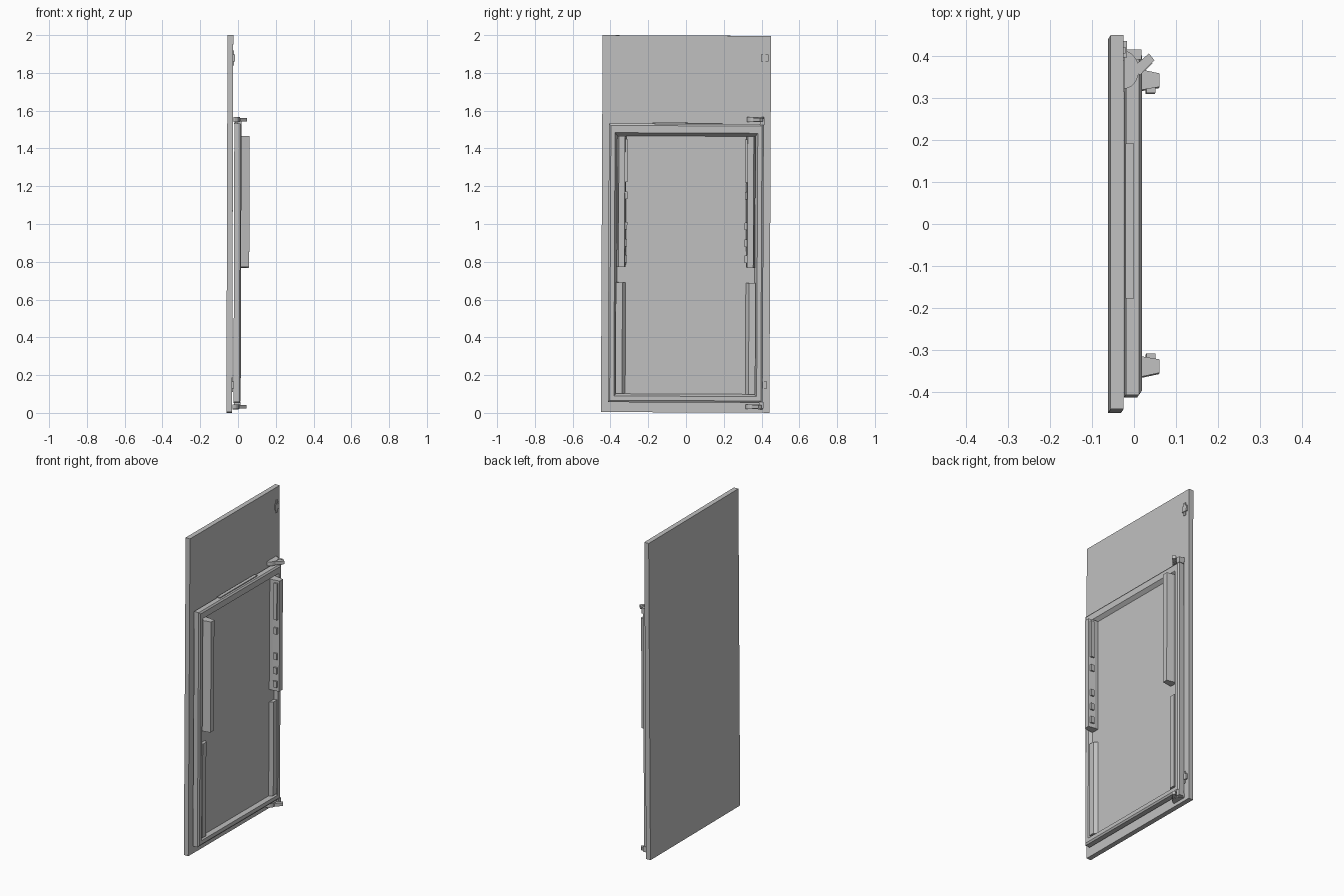
import bpy, bmesh, math
from mathutils import Matrix, Vector

cube = bpy.data.objects.get("Cube")
if cube:
    bpy.data.objects.remove(cube, do_unlink=True)

grey = bpy.data.materials.new("plain_grey")
grey.use_nodes = True
GREY = (0.53, 0.53, 0.53, 1)
grey.diffuse_color = GREY
grey.node_tree.nodes["Principled BSDF"].inputs["Base Color"].default_value = GREY

# The whole door leans very slightly about its centre
PIVOT = Vector((0, 0, 1))
LEAN = (Matrix.Translation(PIVOT) @ Matrix.Rotation(-0.0045, 4, 'X')
        @ Matrix.Rotation(0.003, 4, 'Y') @ Matrix.Translation(-PIVOT))


def finish(name, bm):
    bmesh.ops.recalc_face_normals(bm, faces=bm.faces)
    bm.transform(LEAN)
    mesh = bpy.data.meshes.new(name)
    bm.to_mesh(mesh)
    bm.free()
    mesh.materials.append(grey)
    obj = bpy.data.objects.new(name, mesh)
    bpy.context.collection.objects.link(obj)
    return obj


def box(name, x, y, z):
    return prism(name, [(x[0], y[0]), (x[1], y[0]), (x[1], y[1]), (x[0], y[1])], z)


def prism(name, outline, z):
    """Extrude an x, y outline from z[0] to z[1]."""
    bm = bmesh.new()
    face = bm.faces.new([bm.verts.new((x, y, z[0])) for x, y in outline])
    extruded = bmesh.ops.extrude_face_region(bm, geom=[face])
    top = [v for v in extruded["geom"] if isinstance(v, bmesh.types.BMVert)]
    bmesh.ops.translate(bm, verts=top, vec=(0, 0, z[1] - z[0]))
    return finish(name, bm)


# Outer sheet
box("outer_panel", (-0.0585, -0.028), (-0.446, 0.446), (0.0025, 1.9975))

# Inner door: nested rectangles give the rim, chamfer and shallow tray
rings = [  # x, half width, bottom, top
    (-0.021, 0.41, 0.055, 1.53),
    (0.010, 0.41, 0.055, 1.53),
    (0.017, 0.40, 0.065, 1.52),
    (0.017, 0.378, 0.088, 1.482),
    (-0.004, 0.365, 0.10, 1.465),
]
bm = bmesh.new()
loops = [[bm.verts.new((x, y, z)) for y, z in ((-w, b), (w, b), (w, t), (-w, t))]
         for x, w, b, t in rings]
for a, b in zip(loops, loops[1:]):
    for i in range(4):
        j = (i + 1) % 4
        bm.faces.new((a[i], a[j], b[j], b[i]))
bm.faces.new(loops[0])
bm.faces.new(loops[-1])
finish("inner_door", bm)
box("top_clip_strip", (-0.022, -0.002), (-0.18, 0.19), (1.53, 1.536))

# Shelf rails on both sides of the tray
for side, label in ((1, "left"), (-1, "right")):
    profile = [(-0.004, 0.366), (0.018, 0.366), (0.06, 0.357),
               (0.06, 0.325), (0.018, 0.318), (-0.004, 0.318)]
    prism(label + "_upper_rail", [(x, side * y) for x, y in profile], (0.77, 1.465))
    low = [(-0.004, 0.37), (0.016, 0.37), (0.016, 0.335), (-0.004, 0.318)]
    prism(label + "_lower_rail", [(x, side * y) for x, y in low], (0.10, 0.69))
    ys = sorted((side * 0.311, side * 0.327))
    box(label + "_rail_stop", (0.028, 0.05), ys, (1.22, 1.45))
    for n, z in enumerate((1.15, 0.99, 0.90, 0.815)):
        box(f"{label}_shelf_peg_{n + 1}", (0.028, 0.05), ys, (z - 0.02, z + 0.02))

# Hinges above and below the inner door
for label, z in (("top", 1.553), ("bottom", 0.033)):
    arc = [(-0.026 + 0.036 * math.cos(a), 0.365 + 0.045 * math.sin(a))
           for a in (math.pi * (i / 12 - 0.5) for i in range(13))]
    prism(label + "_hinge_plate", arc, (z - 0.012, z + 0.014))
    prism(label + "_hinge_arm",
          [(0.012, 0.352), (0.047, 0.388), (0.034, 0.404), (-0.004, 0.372)],
          (z - 0.009, z + 0.011))
    ends = (1.525, 1.56) if label == "top" else (0.025, 0.06)
    box(label + "_hinge_post", (-0.018, 0.016), (0.39, 0.414), ends)

# Small catches on the outer sheet
for label, z, half in (("top", 1.88, 0.04), ("bottom", 0.15, 0.038)):
    box(label + "_catch_body", (-0.029, -0.019), (0.393, 0.432), (z - 0.018, z + 0.018))
    box(label + "_catch_stem", (-0.029, -0.023), (0.403, 0.418), (z - half, z + half))
